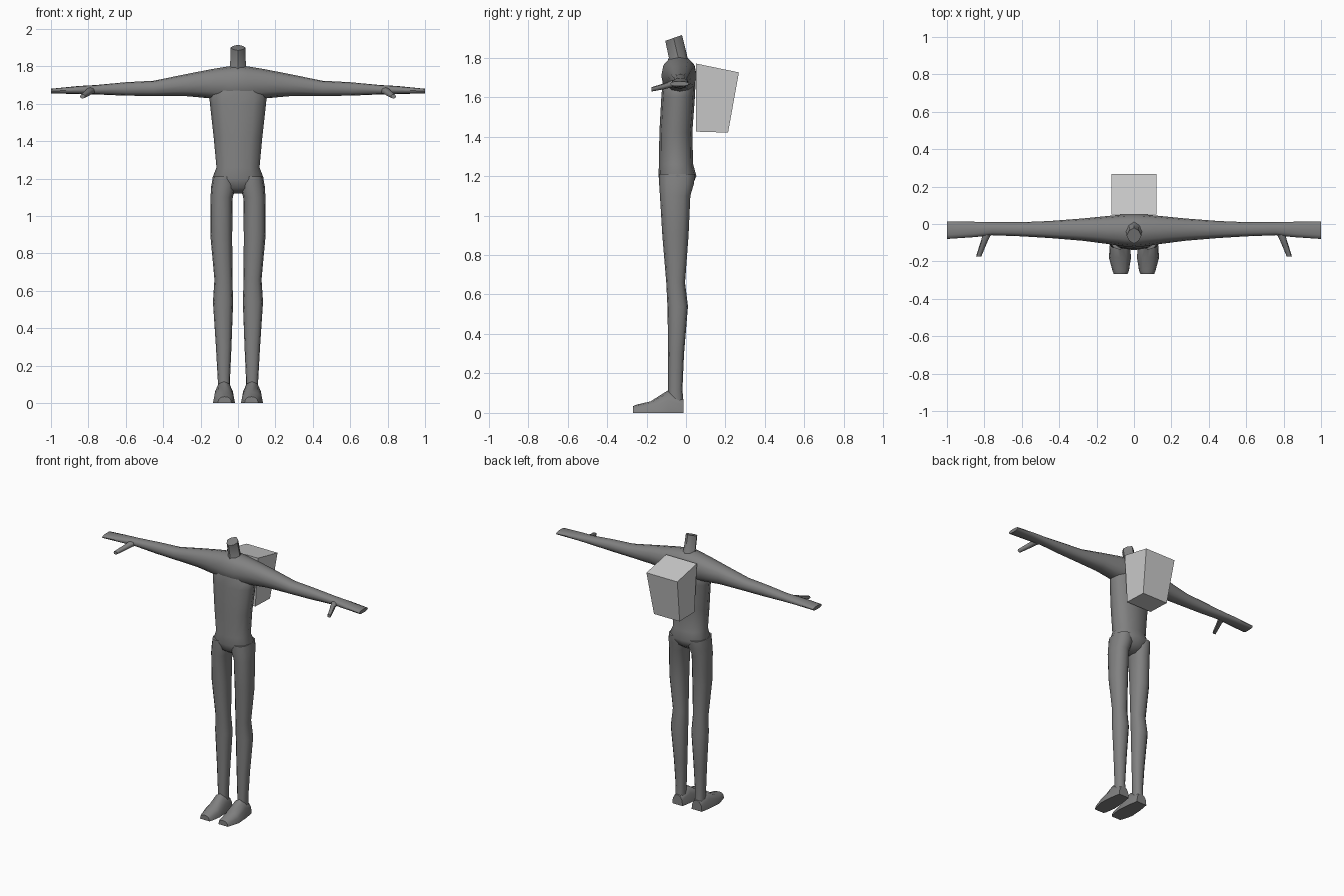
import bpy
import bmesh
import math

SIDES = 12

default_cube = bpy.data.objects.get("Cube")
if default_cube:
    bpy.data.objects.remove(default_cube, do_unlink=True)


def make_material(name, level):
    mat = bpy.data.materials.new(name)
    mat.use_nodes = True
    colour = (level, level, level, 1)
    mat.diffuse_color = colour
    mat.node_tree.nodes["Principled BSDF"].inputs["Base Color"].default_value = colour
    return mat


body_grey = make_material("body grey", 0.22)
pack_grey = make_material("pack light grey", 0.6)


def finish(name, bm, material, mirrored=False, smooth=True):
    """Turn a bmesh into an object, optionally mirrored across x."""
    bmesh.ops.recalc_face_normals(bm, faces=bm.faces)
    mesh = bpy.data.meshes.new(name)
    bm.to_mesh(mesh)
    bm.free()
    mesh.materials.append(material)
    obj = bpy.data.objects.new(name, mesh)
    bpy.context.collection.objects.link(obj)
    if mirrored:
        obj.modifiers.new("Mirror", "MIRROR").use_axis[0] = True
    if smooth:
        bpy.ops.object.select_all(action="DESELECT")
        obj.select_set(True)
        bpy.context.view_layer.objects.active = obj
        bpy.ops.object.shade_smooth_by_angle(angle=math.radians(50))
    return obj


def rounded(value, power):
    return math.copysign(abs(value) ** power, value)


def loft(axis, sections, sides=SIDES, power=0.85, open_start=False):
    """Skin rounded sections, each (position, low a, high a, low b, high b)."""
    bm = bmesh.new()
    rings = []
    for pos, a0, a1, b0, b1 in sections:
        ring = []
        for i in range(sides):
            angle = math.tau * i / sides
            a = (a0 + a1) / 2 + (a1 - a0) / 2 * rounded(math.cos(angle), power)
            b = (b0 + b1) / 2 + (b1 - b0) / 2 * rounded(math.sin(angle), power)
            point = {"x": (pos, a, b), "y": (a, pos, b), "z": (a, b, pos)}[axis]
            ring.append(bm.verts.new((point[0], point[1], max(point[2], 0))))
        rings.append(ring)
    for low, high in zip(rings, rings[1:]):
        for i in range(sides):
            j = (i + 1) % sides
            bm.faces.new((low[i], low[j], high[j], high[i]))
    if not open_start:
        bm.faces.new(rings[0])
    bm.faces.new(rings[-1])
    return bm


# Torso: height, half width, back and front limits
torso = [
    (1.12, .04, -.08, -.01),
    (1.15, .12, -.125, .03),
    (1.2, .138, -.14, .053),
    (1.26, .115, -.137, .036),
    (1.42, .13, -.135, .032),
    (1.6, .15, -.125, .045),
    (1.66, .155, -.12, .048),
    (1.72, .1, -.11, .045),
]
finish("torso", loft("z", [(z, -w, w, y0, y1) for z, w, y0, y1 in torso]), body_grey)

# Neck: four-sided stump with a cut that slopes down to the front
neck = loft("z", [
    (1.74, -.09, .09, -.11, .04),
    (1.8, -.042, .042, -.087, .008),
    (1.9, -.04, .04, -.105, -.02),
], sides=8, power=1.3)
for v in neck.verts:
    if v.co.z > 1.85:
        v.co.z += (v.co.y + .062) * .35
finish("neck", neck, body_grey)

# Arms with flat hands: distance out, y limits, z limits
finish("arms", loft("x", [
    (0, -.125, .054, 1.61, 1.805),
    (.05, -.12, .052, 1.61, 1.8),
    (.14, -.107, .043, 1.628, 1.785),
    (.27, -.09, .03, 1.64, 1.76),
    (.45, -.075, .016, 1.642, 1.723),
    (.6, -.066, .01, 1.643, 1.715),
    (.76, -.06, .01, 1.65, 1.7),
    (.85, -.07, .012, 1.652, 1.695),
    (1, -.08, .014, 1.655, 1.68),
], open_start=True), body_grey, mirrored=True)

# Thumbs: angled forward, outward and down
finish("thumbs", loft("y", [
    (-.03, .75, .815, 1.655, 1.69),
    (-.07, .772, .812, 1.65, 1.685),
    (-.11, .79, .825, 1.64, 1.67),
    (-.175, .817, .845, 1.628, 1.65),
], sides=8), body_grey, mirrored=True)

# Legs: height, x limits, y limits
finish("legs", loft("z", [
    (.03, .042, .108, -.09, -.012),
    (.12, .043, .108, -.09, -.018),
    (.3, .035, .118, -.09, -.01),
    (.54, .026, .134, -.094, .01),
    (.66, .03, .126, -.1, -.005),
    (.9, .031, .148, -.12, .013),
    (1.1, .028, .147, -.132, .022),
    (1.16, .01, .143, -.136, .04),
    (1.21, .02, .134, -.137, .045),
]), body_grey, mirrored=True)

# Feet: the lower half of each section is flattened into a sole
feet = [
    (-.012, .035, .115, .07),
    (-.09, .022, .128, .115),
    (-.18, .016, .134, .058),
    (-.25, .027, .115, .042),
    (-.268, .035, .108, .034),
]
finish("feet", loft("y", [(y, x0, x1, -h, h) for y, x0, x1, h in feet]),
       body_grey, mirrored=True)

# Backpack: flat-sided box, narrower at the bottom, with a sloping lid
pack = bmesh.new()
bmesh.ops.create_cube(pack, size=2)
for v in pack.verts:
    upper, outer = v.co.z > 0, v.co.y > 0
    v.co.x *= .12 if upper else .1
    if upper:
        v.co.y, v.co.z = (.268, 1.725) if outer else (.05, 1.77)
    else:
        v.co.y, v.co.z = (.213, 1.42) if outer else (.05, 1.425)
finish("backpack", pack, pack_grey, smooth=False)
